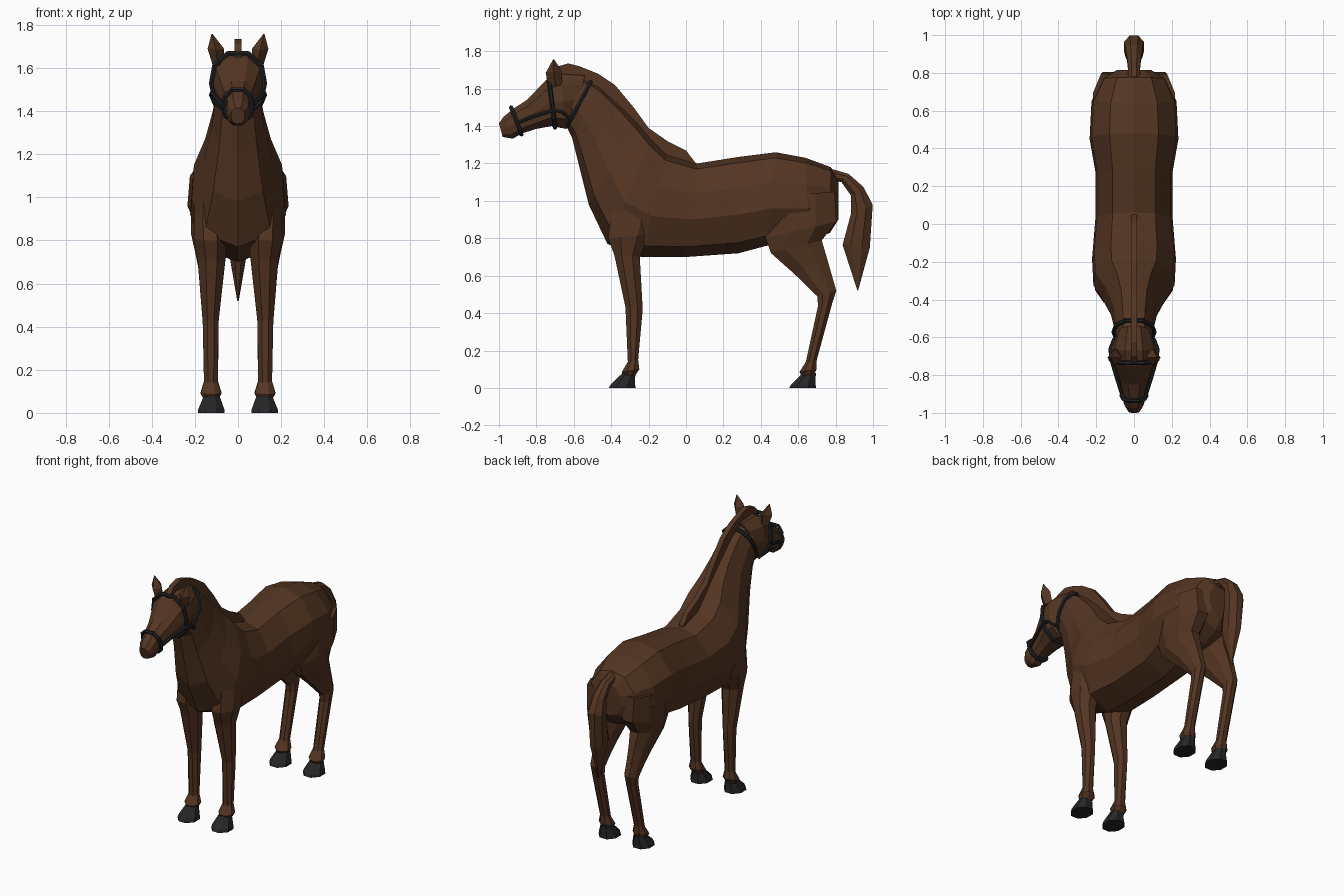
import bpy, bmesh, math
from mathutils import Vector


def material(name, rgb):
    m = bpy.data.materials.new(name)
    m.diffuse_color = (*rgb, 1)
    return m


COAT = material("brown coat", (0.088, 0.036, 0.016))
HOOF = material("dark hoof", (0.019, 0.019, 0.020))
STRAP = material("black leather", (0.015, 0.017, 0.019))


def mirrored_section(half):
    """Half section (x, along) from top to bottom, made whole."""
    return half + [(-x, s) for x, s in reversed(half) if x > 0]


BARREL = mirrored_section([(0, 0), (0.55, 0.06), (0.95, 0.32), (1, 0.6), (0.72, 0.89), (0, 1)])
SKULL = mirrored_section([(0.4, 0), (0.88, 0.2), (1, 0.5), (0.85, 0.82), (0.4, 1)])
K = 1 / math.cos(math.pi / 8)
OCT = [(K * math.sin(a) * 0.97, 0.5 - 0.5 * K * math.cos(a) * 0.97)
       for a in [math.pi * (2 * i + 1) / 8 for i in range(8)]]


def ring_points(section, py, pz, qy, qz, w, xc=0.0):
    """Section points between p and q in the side plane, with half width w."""
    return [Vector((xc + x * w, py + (qy - py) * s, pz + (qz - pz) * s)) for x, s in section]


def finish(bm, name, mat):
    bmesh.ops.recalc_face_normals(bm, faces=bm.faces)
    me = bpy.data.meshes.new(name)
    bm.to_mesh(me)
    bm.free()
    me.materials.append(mat)
    ob = bpy.data.objects.new(name, me)
    bpy.context.collection.objects.link(ob)
    return ob


def loft(name, section, rings, mat):
    bm = bmesh.new()
    loops = [[bm.verts.new(v) for v in ring_points(section, *r)] for r in rings]
    n = len(section)
    for a, b in zip(loops, loops[1:]):
        for i in range(n):
            j = (i + 1) % n
            bm.faces.new((a[i], a[j], b[j], b[i]))
    bm.faces.new(loops[0])
    bm.faces.new(loops[-1])
    return finish(bm, name, mat)


def strap(name, pts, closed, r=0.012):
    cu = bpy.data.curves.new(name, 'CURVE')
    cu.dimensions = '3D'
    cu.bevel_depth = r
    cu.bevel_resolution = 1
    cu.use_fill_caps = True
    sp = cu.splines.new('POLY')
    sp.points.add(len(pts) - 1)
    for p, v in zip(sp.points, pts):
        p.co = (*v, 1)
    sp.use_cyclic_u = closed
    tmp = bpy.data.objects.new(name + " path", cu)
    bpy.context.collection.objects.link(tmp)
    bpy.context.view_layer.update()
    me = bpy.data.meshes.new_from_object(tmp.evaluated_get(bpy.context.evaluated_depsgraph_get()))
    bpy.data.objects.remove(tmp)
    me.materials.clear()
    me.materials.append(STRAP)
    for f in me.polygons:
        f.use_smooth = False
    bpy.context.collection.objects.link(bpy.data.objects.new(name, me))


# Torso and neck: top y, z, bottom y, z, half width
loft("torso_and_neck", BARREL, [
    (0.815, 1.11, 0.815, 0.90, 0.09),
    (0.775, 1.18, 0.77, 0.83, 0.165),
    (0.64, 1.23, 0.66, 0.78, 0.225),
    (0.48, 1.26, 0.43, 0.76, 0.235),
    (0.28, 1.235, 0.28, 0.72, 0.205),
    (0.06, 1.20, 0.0, 0.70, 0.205),
    (-0.10, 1.25, -0.24, 0.70, 0.222),
    (-0.18, 1.33, -0.42, 0.77, 0.215),
    (-0.25, 1.41, -0.52, 0.98, 0.16),
    (-0.34, 1.50, -0.575, 1.20, 0.122),
    (-0.46, 1.61, -0.61, 1.34, 0.105),
    (-0.60, 1.68, -0.64, 1.40, 0.095)], COAT)

# Head
loft("head", SKULL, [
    (-0.54, 1.67, -0.60, 1.42, 0.085),
    (-0.67, 1.68, -0.64, 1.385, 0.12),
    (-0.75, 1.645, -0.72, 1.40, 0.115),
    (-0.85, 1.54, -0.80, 1.385, 0.08),
    (-0.92, 1.495, -0.88, 1.36, 0.06),
    (-0.975, 1.45, -0.925, 1.333, 0.054),
    (-1.0, 1.415, -0.98, 1.342, 0.032)], COAT)

# Mane: thin upright crest, outer line then inner line
outer = [(-0.74, 1.67), (-0.70, 1.715), (-0.63, 1.735), (-0.57, 1.72), (-0.47, 1.68), (-0.38, 1.62),
         (-0.28, 1.50), (-0.20, 1.39), (-0.10, 1.32), (0.0, 1.27), (0.05, 1.205)]
inner = [(-0.73, 1.63), (-0.69, 1.64), (-0.62, 1.64), (-0.55, 1.63), (-0.45, 1.58), (-0.36, 1.49),
         (-0.27, 1.40), (-0.18, 1.30), (-0.10, 1.23), (0.0, 1.20), (0.05, 1.18)]
bm = bmesh.new()
rows = [[bm.verts.new((x, *c)) for c in line] for line, x in
        ((outer, -0.017), (outer, 0.017), (inner, 0.017), (inner, -0.017))]
for a, b in zip(rows, rows[1:] + rows[:1]):
    for i in range(len(outer) - 1):
        bm.faces.new((a[i], a[i + 1], b[i + 1], b[i]))
for i in (0, -1):
    bm.faces.new([r[i] for r in rows])
finish(bm, "mane", COAT)

# Tail
loft("tail", OCT, [
    (0.75, 1.18, 0.77, 1.11, 0.03),
    (0.87, 1.145, 0.83, 1.10, 0.035),
    (0.95, 1.075, 0.88, 1.03, 0.045),
    (1.0, 0.98, 0.88, 0.93, 0.055),
    (0.985, 0.75, 0.835, 0.765, 0.045),
    (0.92, 0.52, 0.915, 0.525, 0.004)], COAT)

# Noseband, browband loop and headpiece loop of the bridle
strap("noseband", ring_points(SKULL, -0.935, 1.50, -0.88, 1.355, 0.066), True)
strap("browband_loop", ring_points(SKULL, -0.735, 1.668, -0.70, 1.392, 0.124), True)
strap("headpiece_loop", ring_points(SKULL, -0.51, 1.635, -0.635, 1.40, 0.108), True)

for side, s in (("left", 1), ("right", -1)):
    # Cheek strap from noseband to headpiece
    strap(side + "_cheek_strap", [(s * x, y, z) for x, y, z in (
        (0.064, -0.90, 1.42), (0.09, -0.82, 1.45), (0.122, -0.71, 1.485),
        (0.125, -0.66, 1.475), (0.106, -0.61, 1.43))], False, 0.010)

    # Ear: diamond section rising to a point
    loft(side + "_ear", [(0, 0), (1, 0.5), (0, 1), (-1, 0.5)], [
        (-0.735, 1.61, -0.66, 1.62, 0.028, s * 0.09),
        (-0.75, 1.685, -0.665, 1.695, 0.038, s * 0.103),
        (-0.71, 1.757, -0.705, 1.757, 0.003, s * 0.12)], COAT)

    # Front leg: front y, z, back y, z, half width, centre x
    loft(side + "_front_leg", OCT, [
        (-0.40, 0.98, -0.15, 0.96, 0.07, s * 0.135),
        (-0.42, 0.80, -0.19, 0.82, 0.08, s * 0.128),
        (-0.385, 0.71, -0.245, 0.70, 0.066, s * 0.123),
        (-0.325, 0.43, -0.23, 0.42, 0.038, s * 0.127),
        (-0.312, 0.14, -0.255, 0.15, 0.033, s * 0.126),
        (-0.345, 0.085, -0.248, 0.10, 0.05, s * 0.125),
        (-0.335, 0.06, -0.275, 0.06, 0.034, s * 0.125)], COAT)

    # Hind leg with thigh and hock
    loft(side + "_hind_leg", OCT, [
        (0.44, 1.02, 0.80, 1.05, 0.075, s * 0.145),
        (0.42, 0.80, 0.81, 0.89, 0.09, s * 0.13),
        (0.45, 0.72, 0.73, 0.79, 0.075, s * 0.125),
        (0.58, 0.605, 0.755, 0.70, 0.053, s * 0.125),
        (0.70, 0.49, 0.805, 0.52, 0.04, s * 0.125),
        (0.705, 0.44, 0.785, 0.46, 0.037, s * 0.125),
        (0.64, 0.14, 0.70, 0.15, 0.033, s * 0.125),
        (0.605, 0.085, 0.70, 0.10, 0.05, s * 0.125),
        (0.62, 0.06, 0.68, 0.06, 0.034, s * 0.125)], COAT)

    # Hooves
    for part, y in (("front", -0.27), ("hind", 0.695)):
        loft(f"{side}_{part}_hoof", OCT, [
            (y - 0.07, 0.08, y, 0.08, 0.037, s * 0.122),
            (y - 0.135, 0.018, y, 0.018, 0.062, s * 0.124),
            (y - 0.145, 0, y + 0.003, 0, 0.064, s * 0.124)], HOOF)
